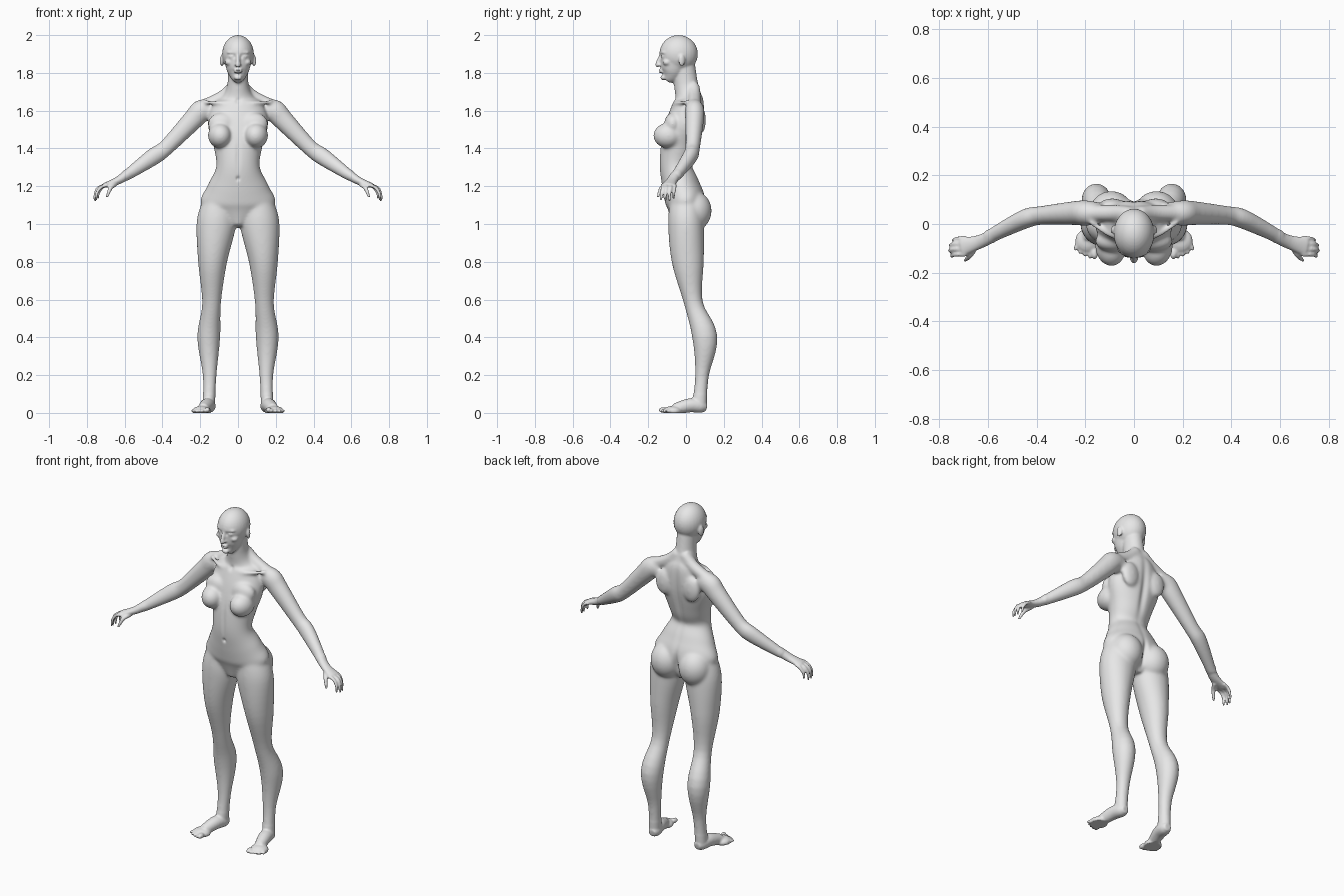
import bpy, bmesh, math
from mathutils import Vector, Matrix

default_cube = bpy.data.objects.get("Cube")
if default_cube:
    bpy.data.objects.remove(default_cube, do_unlink=True)

AXIS_X, AXIS_Y, AXIS_Z = Matrix.Identity(3)
bm = bmesh.new()


def smooth_path(rows, steps=5):
    """Pass a smooth curve through rows of x, y, z, half width, half depth."""
    rows = [row if len(row) > 4 else (*row, row[-1]) for row in rows]
    padded = [rows[0], *rows, rows[-1]]
    path = []
    for before, start, end, after in zip(padded, padded[1:], padded[2:], padded[3:]):
        for step in range(steps):
            t = step / steps
            ease = t * t * (3 - 2 * t)
            leave, arrive = t * (1 - t) ** 2 / 2, t * t * (1 - t) / 2
            path.append([b + (c - b) * ease + (c - a) * leave - (d - b) * arrive
                         for a, b, c, d in zip(before, start, end, after)])
    return path + [list(rows[-1])]


def limb(rows, reference=AXIS_Y, sides=28):
    """Closed tube with elliptical rings along a curved path."""
    path = smooth_path(rows)
    centers = [Vector(row[:3]) for row in path]
    rings = []
    for i, (*_, width, depth) in enumerate(path):
        tangent = centers[min(i + 1, len(path) - 1)] - centers[max(i - 1, 0)]
        tangent.normalize()
        across = tangent.cross(reference).normalized()
        along = across.cross(tangent)
        angles = [math.tau * k / sides for k in range(sides)]
        rings.append([bm.verts.new(centers[i] + across * width * math.cos(angle)
                                   + along * depth * math.sin(angle))
                      for angle in angles])
    faces = [bm.faces.new(rings[0]), bm.faces.new(rings[-1])]
    for lower, upper in zip(rings, rings[1:]):
        for k in range(sides):
            faces.append(bm.faces.new((lower[k - 1], lower[k], upper[k], upper[k - 1])))
    bmesh.ops.recalc_face_normals(bm, faces=faces)


def blob(center, radii, turn=0):
    """Ellipsoid for a muscle, bone or other soft form."""
    placement = (Matrix.Translation(center) @ Matrix.Rotation(turn, 4, 'Z')
                 @ Matrix.Diagonal((*radii, 1)))
    bmesh.ops.create_uvsphere(bm, u_segments=28, v_segments=18, radius=1, matrix=placement)


# Leg: thigh, knee, calf, ankle
limb([(.1, 0, 1.12, .085), (.115, 0, 1, .105, .095), (.135, .01, .8, .077, .085),
      (.14, .04, .58, .05), (.155, .1, .4, .061, .067), (.15, .085, .2, .037),
      (.155, .07, .04, .033, .04)])
blob((.14, .02, .6), (.03, .026, .04))

# Foot and toes
limb([(.15, .11, .03, .02), (.153, .08, .035, .035), (.165, .02, .04, .037),
      (.185, -.06, .02, .03)], AXIS_Z)
blob((.192, -.07, .01), (.05, .05, .027))
for toe in range(5):
    size = .015 if toe == 0 else .01
    blob((.163 + .018 * toe, -.12 + .002 * toe ** 2, size), (size, .026, size), toe / 8 - .1)

# Buttock, breast, chest muscle, shoulder blade
blob((.093, .043, 1.07), (.093, .093, .105))
blob((.097, -.098, 1.468), (.062, .076, .066), -.2)
blob((.085, -.07, 1.53), (.075, .045, .06))
blob((.09, .077, 1.55), (.055, .028, .075))

# Neck muscle and collarbone
limb([(.02, .04, 1.73, .033), (.08, .045, 1.675, .034), (.18, .045, 1.625, .034)])
limb([(.015, -.058, 1.63, .011), (.09, -.05, 1.64, .01), (.18, .01, 1.645, .012)])

# Arm and palm
limb([(.13, .045, 1.6, .05, .04), (.19, .045, 1.6, .06, .052), (.24, .045, 1.55, .055, .05),
      (.38, .035, 1.405, .043, .039), (.45, .02, 1.355, .046, .04),
      (.6, -.055, 1.25, .028)])
wrist, knuckles = (.64, -.075, 1.228, .021, .029), (.71, -.093, 1.203, .013, .039)
limb([(.58, -.05, 1.265, .028), wrist, knuckles])

# Fingers and thumb
for reach in (0, .008, .005, -.008):
    finger = (0, .008, .005, -.008).index(reach)
    y = -.125 + .022 * finger
    limb([(.69, y, 1.207, .01), (.727 + reach, y, 1.194, .0095),
          (.747 + reach, y - .005, 1.163, .0085), (.75 + reach, y - .007, 1.125 - reach, .006)],
         sides=12)
limb([(.65, -.09, 1.21, .013), (.675, -.13, 1.19, .012), (.695, -.15, 1.14, .007)],
     AXIS_X, sides=12)

# Ear, eye, brow, cheek, nostril
blob((.086, -.022, 1.865), (.009, .018, .031), .35)
blob((.034, -.115, 1.886), (.017, .015, .013))
blob((.034, -.116, 1.908), (.028, .017, .009), .3)
blob((.047, -.1, 1.856), (.022, .024, .018))
blob((.009, -.143, 1.843), (.009, .012, .008))

# Mirror every paired part
paired = bm.verts[:] + bm.edges[:] + bm.faces[:]
twin = bmesh.ops.duplicate(bm, geom=paired)["geom"]
for item in twin:
    if isinstance(item, bmesh.types.BMVert):
        item.co.x *= -1
bmesh.ops.reverse_faces(bm, faces=[f for f in twin if isinstance(f, bmesh.types.BMFace)])

# Trunk and neck
limb([(0, -.01, .985, .035, .06), (0, 0, 1.1, .193, .104), (0, -.026, 1.2, .163, .1),
      (0, -.053, 1.3, .116, .087), (0, -.036, 1.4, .127, .1), (0, -.005, 1.53, .16, .1),
      (0, .015, 1.64, .13, .083), (0, .012, 1.68, .08, .07), (0, 0, 1.74, .056, .064),
      (0, -.012, 1.84, .053, .06)], sides=40)

# Skull, face and jaw
blob((0, -.039, 1.9), (.084, .102, .1))
limb([(0, -.105, 1.762, .022), (0, -.085, 1.785, .043, .048), (0, -.07, 1.82, .061, .068),
      (0, -.05, 1.9, .078, .088), (0, -.045, 1.94, .068, .078)])

# Nose, lips, chin
limb([(0, -.132, 1.9, .008), (0, -.151, 1.845, .012), (0, -.145, 1.835, .009)], sides=14)
for lip_height in (1.804, 1.816):
    blob((0, -.132, lip_height), (.022, .014, .006))
blob((0, -.12, 1.775), (.022, .016, .014))

parts = bpy.data.meshes.new("parts")
bm.to_mesh(parts)
bm.free()
body = bpy.data.objects.new("body", parts)
bpy.context.scene.collection.objects.link(body)

# Fuse the parts into one skin
fuse = body.modifiers.new("fuse", 'REMESH')
fuse.mode = 'VOXEL'
fuse.voxel_size = .0055
depsgraph = bpy.context.evaluated_depsgraph_get()
skin = bpy.data.meshes.new_from_object(body.evaluated_get(depsgraph))
body.modifiers.clear()
body.data = skin
skin.name = "body"
bpy.data.meshes.remove(parts)
bm = bmesh.new()
bm.from_mesh(skin)


def relax(verts, times):
    """Soften the joins between parts."""
    for _ in range(times):
        bmesh.ops.smooth_vert(bm, verts=verts, factor=.5, use_axis_x=True,
                              use_axis_y=True, use_axis_z=True)


def dent(center, width, height, shift):
    """Move the skin front to back with a soft falloff, on both sides."""
    middle = Vector(center)
    for vert in bm.verts:
        offset = Vector((abs(vert.co.x), vert.co.y, vert.co.z)) - middle
        falloff = (offset.x / width) ** 2 + (offset.y / .05) ** 2 + (offset.z / height) ** 2
        vert.co.y += shift * math.exp(-falloff)


relax([v for v in bm.verts if .1 < v.co.z < 1.75 and abs(v.co.x) < .6], times=16)
relax(bm.verts[:], times=3)

# Spine, cleft, navel, midline, throat
dent((0, .09, 1.45), width=.02, height=.2, shift=-.012)
dent((0, .11, 1.07), width=.014, height=.07, shift=-.02)
dent((0, -.14, 1.24), width=.009, height=.011, shift=.01)
dent((0, -.13, 1.36), width=.012, height=.09, shift=.005)
dent((0, -.06, 1.65), width=.014, height=.014, shift=.008)
# Eye corners, eyelids, mouth
dent((.018, -.13, 1.886), width=.009, height=.01, shift=.007)
dent((.034, -.13, 1.897), width=.02, height=.004, shift=.005)
dent((0, -.145, 1.81), width=.02, height=.003, shift=.004)

# Flat soles
for vert in bm.verts:
    vert.co.z = max(vert.co.z, 0)
bm.to_mesh(skin)
bm.free()

# Single clay colour
clay = bpy.data.materials.new("light_grey_clay")
clay.use_nodes = True
clay.diffuse_color = (.8, .8, .8, 1)
clay.node_tree.nodes["Principled BSDF"].inputs["Base Color"].default_value = clay.diffuse_color
skin.materials.clear()
skin.materials.append(clay)
skin.polygons.foreach_set("use_smooth", [True] * len(skin.polygons))
skin.update()
